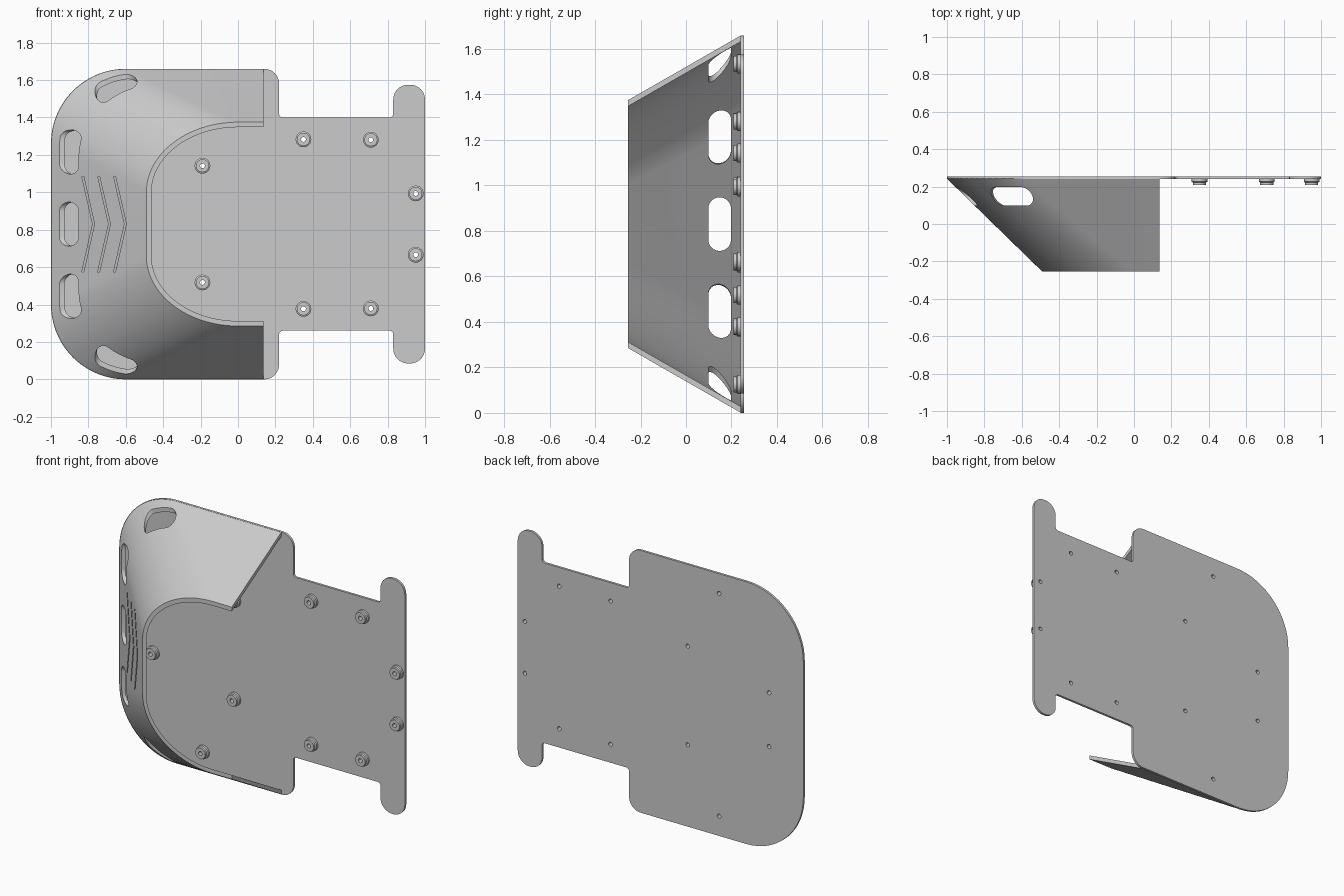
import bpy
import bmesh
from math import sin, cos, pi, radians
from mathutils import Vector

if "Cube" in bpy.data.objects:
    bpy.data.objects.remove(bpy.data.objects["Cube"], do_unlink=True)

MID = 0.83                      # height of the symmetry line
BACK, PLATE, RIM = 0.255, 0.24, -0.255
BASE_Y = PLATE + 0.002          # shell foot sinks slightly into the plate
SHELL_END = 0.135
WALL = 0.027


def finish(name, bm):
    bmesh.ops.recalc_face_normals(bm, faces=bm.faces)
    mesh = bpy.data.meshes.new(name)
    bm.to_mesh(mesh)
    bm.free()
    obj = bpy.data.objects.new(name, mesh)
    bpy.context.collection.objects.link(obj)
    return obj


def add_prism(bm, loop, offset):
    """Closed prism from a loop of points swept along an offset."""
    a = [bm.verts.new(p) for p in loop]
    b = [bm.verts.new(Vector(p) + Vector(offset)) for p in loop]
    bm.faces.new(a)
    bm.faces.new(b[::-1])
    for i in range(len(a)):
        j = (i + 1) % len(a)
        bm.faces.new((a[i], a[j], b[j], b[i]))


def rounded(corners, steps=16):
    """Fillet each (x, h, radius) corner of a right-angled outline."""
    out = []
    for i, (x, h, r) in enumerate(corners):
        p = Vector((x, h))
        u = (Vector(corners[i - 1][:2]) - p).normalized() * r
        v = (Vector(corners[(i + 1) % len(corners)][:2]) - p).normalized() * r
        for k in range(steps + 1):
            a = pi / 2 * k / steps
            out.append(p + u * (1 - sin(a)) + v * (1 - cos(a)))
    return out


def cut(target, cutter):
    cutter.hide_render = True
    mod = target.modifiers.new("cut", "BOOLEAN")
    mod.operation = "DIFFERENCE"
    mod.solver = "EXACT"
    mod.object = cutter
    bpy.context.view_layer.objects.active = target
    bpy.ops.object.modifier_apply(modifier=mod.name)
    bpy.data.objects.remove(cutter, do_unlink=True)


def smooth(obj):
    bpy.ops.object.select_all(action="DESELECT")
    obj.select_set(True)
    bpy.context.view_layer.objects.active = obj
    bpy.ops.object.shade_smooth_by_angle(angle=radians(30))


# Back plate with neck and end tab
half = [(-1, 0.83, 0.4), (0.22, 0.83, 0.08), (0.22, 0.57, 0.02),
        (0.83, 0.57, 0.02), (0.83, 0.745, 0.08), (1, 0.745, 0.08)]
outline = rounded(half + [(x, -h, r) for x, h, r in reversed(half)])
bm = bmesh.new()
add_prism(bm, [(p.x, PLATE, MID + p.y) for p in outline], (0, BACK - PLATE, 0))
plate = finish("back_plate", bm)

# Screw holes through the plate
boss_spots = [(x, MID + s * h) for s in (1, -1) for x, h in
              ((-0.76, 0.17), (-0.41, 0.705), (-0.19, 0.312),
               (0.35, 0.453), (0.71, 0.451), (0.95, 0.164))]
HOLE = 0.013
bm = bmesh.new()
for x, z in boss_spots:
    ring = [(x + HOLE * cos(a), PLATE - 0.05, z + HOLE * sin(a))
            for a in (2 * pi * k / 24 for k in range(24))]
    add_prism(bm, ring, (0, 0.1, 0))
cut(plate, finish("screw_hole_cutter", bm))
smooth(plate)

# Stepped bosses around the screw holes
profile = [(HOLE, 0), (0.042, 0), (0.042, 0.016), (0.035, 0.02),
           (0.035, 0.034), (HOLE, 0.034)]
bm = bmesh.new()
rings = [[bm.verts.new((r * cos(2 * pi * k / 24), -d, r * sin(2 * pi * k / 24)))
          for k in range(24)] for r, d in profile]
for i, ring in enumerate(rings):
    nxt = rings[(i + 1) % len(rings)]
    for k in range(24):
        m = (k + 1) % 24
        bm.faces.new((ring[k], ring[m], nxt[m], nxt[k]))
boss = finish("screw_boss", bm)
smooth(boss)
for i, (x, z) in enumerate(boss_spots):
    if i:
        boss = boss.copy()
        bpy.context.collection.objects.link(boss)
    boss.location = (x, BASE_Y, z)


def wall_path(left, cx, top, ch, y, inset):
    """U-shaped path: straight side, corner, front, corner, straight side."""
    rx, rz, n = cx - left - inset, top - ch - inset, 32
    upper = [(SHELL_END, top - inset)]
    upper += [(cx - rx * sin(pi / 2 * k / n), ch + rz * cos(pi / 2 * k / n))
              for k in range(n + 1)]
    path = upper + [(x, -h) for x, h in reversed(upper)]
    return [(x, y, MID + h) for x, h in path]


# Sloping shell lofted from the plate edge to the open rim
base = (-1, -0.6, 0.83, 0.43, BASE_Y)
rim = (-0.49, 0.0, 0.545, 0.17, RIM)
bm = bmesh.new()
loops = [[bm.verts.new(p) for p in wall_path(*args, inset)]
         for args, inset in ((base, 0), (rim, 0), (rim, WALL), (base, WALL))]
sections = list(zip(*loops))
for s, t in zip(sections, sections[1:]):
    for i in range(4):
        j = (i + 1) % 4
        bm.faces.new((s[i], s[j], t[j], t[i]))
bm.faces.new(sections[0])
bm.faces.new(sections[-1][::-1])
shell = finish("sloped_shell", bm)

# Vent slots around the shell: x, height from middle, outward angle
slots = [(-0.895, 0, 0)]
for s in (1, -1):
    slots += [(-0.888, s * 0.385, s * 8), (-0.65, s * 0.725, s * 66)]
bm = bmesh.new()
for x, h, angle in slots:
    a = radians(angle)
    normal = Vector((-cos(a), 0, sin(a)))
    along = Vector((sin(a), 0, cos(a)))
    centre = Vector((x, 0.148, MID + h)) - normal * 0.16
    loop = []
    for k in range(26):
        b = pi * (k if k < 13 else k - 1) / 12
        end = 0.068 if k < 13 else -0.068
        loop.append(centre + along * (end + 0.05 * sin(b)) + Vector((0, 0.05 * cos(b), 0)))
    add_prism(bm, loop, normal * 0.32)
cut(shell, finish("slot_cutter", bm))

# Three engraved chevrons on the sloping front
slope = (RIM - BASE_Y) / 0.51
bm = bmesh.new()
for i in range(3):
    x = -0.835 + 0.085 * i
    pts = [(x, -0.255), (x + 0.058, 0), (x, 0.255)]
    pts += [(px + 0.01, h) for px, h in reversed(pts)]
    add_prism(bm, [(px, BASE_Y + (px + 1) * slope - 0.05, MID + h) for px, h in pts],
              (0, 0.064, 0))
cut(shell, finish("chevron_cutter", bm))
smooth(shell)
